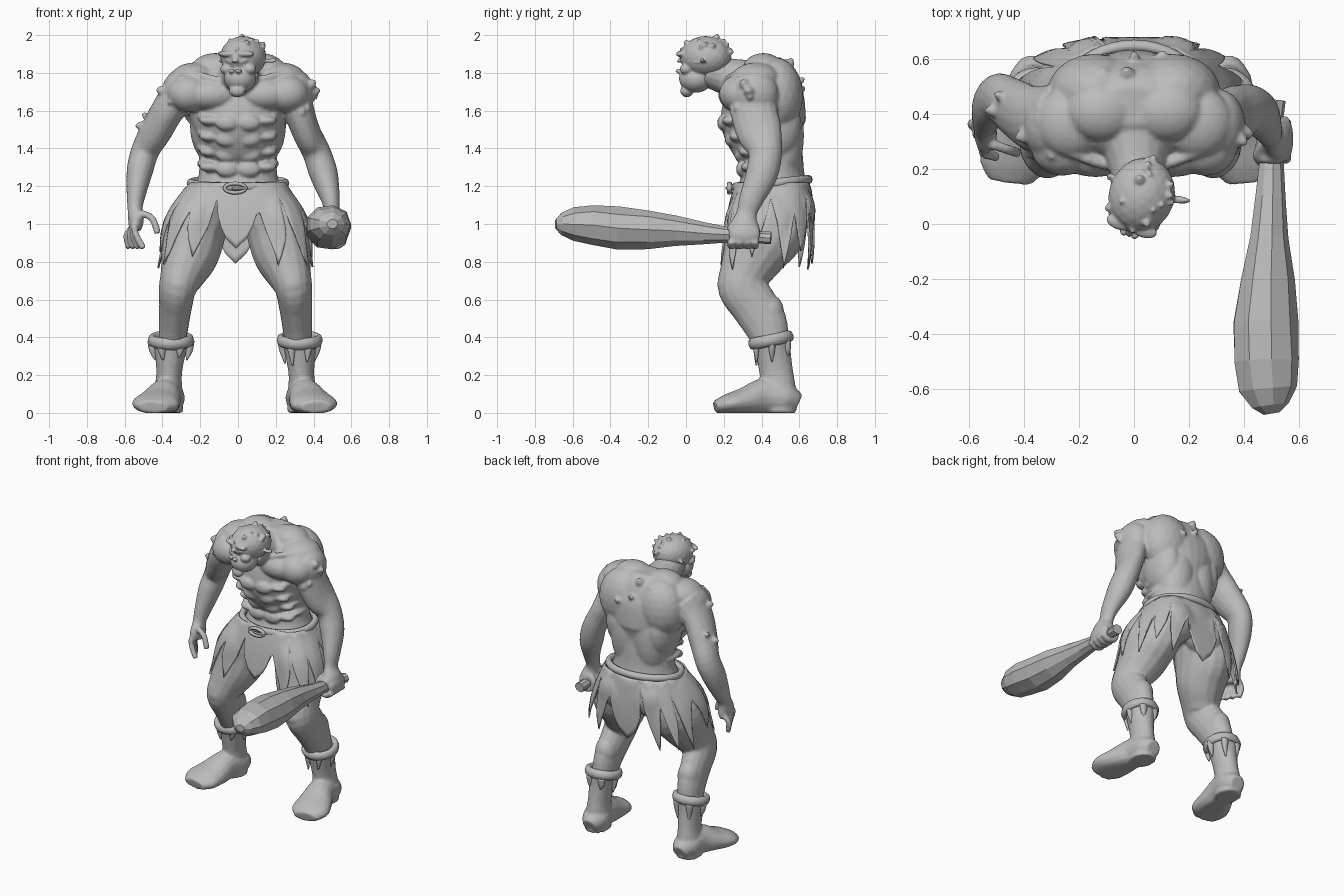
import bpy, bmesh, random
from math import sin, cos, pi, radians
from mathutils import Vector, Matrix

random.seed(7)
if bpy.data.objects.get("Cube"):
    bpy.data.objects.remove(bpy.data.objects["Cube"])

clay = bpy.data.materials.new("grey_clay")
clay.use_nodes = True
clay.diffuse_color = (0.5, 0.5, 0.5, 1)
clay.node_tree.nodes["Principled BSDF"].inputs["Base Color"].default_value = (0.5, 0.5, 0.5, 1)
SIDES = (-1, 1)
LEG_SIDES = (-1, 0.92)  # the left leg stands slightly closer in


def finish(name, bm, voxel=0, smooth=True, rounds=4):
    """Turn a bmesh into an object, optionally fused into one skin."""
    bmesh.ops.recalc_face_normals(bm, faces=bm.faces[:])
    for face in bm.faces:
        face.smooth = smooth
    mesh = bpy.data.meshes.new(name)
    bm.to_mesh(mesh)
    bm.free()
    mesh.materials.append(clay)
    obj = bpy.data.objects.new(name, mesh)
    bpy.context.collection.objects.link(obj)
    if voxel:
        fuse = obj.modifiers.new("fuse", "REMESH")
        fuse.mode = "VOXEL"
        fuse.voxel_size = voxel
        fuse.use_smooth_shade = True
        soften = obj.modifiers.new("soften", "SMOOTH")
        soften.iterations = rounds
    return obj


def sheet(bm, rows, wrap=False, capped=False):
    """Skin a list of closed rings."""
    rings = [[bm.verts.new(p) for p in row] for row in rows]
    count = len(rings[0])
    pairs = list(zip(rings, rings[1:])) + ([(rings[-1], rings[0])] if wrap else [])
    for low, high in pairs:
        for i in range(count):
            j = (i + 1) % count
            bm.faces.new((low[i], low[j], high[j], high[i]))
    if capped:
        bm.faces.new(rings[0])
        bm.faces.new(rings[-1])


def spline(rows, steps):
    """Smooth in-between rows."""
    rows = [Vector(r) for r in rows]
    last = len(rows) - 1
    out = []
    for i in range(last):
        a, b, c, d = (rows[min(max(i + k, 0), last)] for k in (-1, 0, 1, 2))
        for step in range(steps):
            t = step / steps
            out.append(b + (c - a) * (t / 2) + (a * 2 - b * 5 + c * 4 - d) * (t * t / 2)
                       + (b * 3 - a - c * 3 + d) * (t ** 3 / 2))
    return out + [rows[last]]


def limb(bm, rows, side=1, sides=16, steps=4, ref=(1, 0, 0), jitter=0):
    """Loft ellipses along rows of x, y, z, width radius, depth radius."""
    rows = spline(rows, steps)
    centres = [Vector((r[0] * side, r[1], r[2])) for r in rows]
    rings = []
    for i, (row, centre) in enumerate(zip(rows, centres)):
        along = (centres[min(i + 1, len(rows) - 1)] - centres[max(i - 1, 0)]).normalized()
        deep = along.cross(Vector(ref)).normalized()
        wide = deep.cross(along)
        ring = []
        for k in range(sides):
            a = 2 * pi * k / sides
            wobble = 1 + random.uniform(-jitter, jitter)
            p = centre + (wide * cos(a) * row[3] + deep * sin(a) * row[4]) * wobble
            p.z = max(p.z, 0)
            ring.append(p)
        rings.append(ring)
    sheet(bm, rings, capped=True)


def rod(bm, points, r, **options):
    limb(bm, [(*p, r, r) for p in points], sides=10, **options)


def blob(bm, centre, radii):
    place = Matrix.Translation(centre) @ Matrix.Diagonal((*radii, 1))
    bmesh.ops.create_icosphere(bm, subdivisions=3, radius=1, matrix=place)


def twins(bm, centre, radii, sides=SIDES):
    for side in sides:
        blob(bm, (centre[0] * side, *centre[1:]), radii)


def hoop(bm, centre, rx, ry, thick, high, turn=0):
    """Closed elliptical band."""
    place = Matrix.Translation(centre) @ Matrix.Rotation(radians(turn), 4, "X")
    rows = []
    for k in range(8):
        a = 2 * pi * k / 8
        grow, z = thick * cos(a), high * sin(a)
        rows.append([place @ Vector(((rx + grow) * cos(b * pi / 20), (ry + grow) * sin(b * pi / 20), z))
                     for b in range(40)])
    sheet(bm, rows, wrap=True)


def warts(bm, centre, radii, count, big, keep):
    """Scatter bumps over the part of an ellipsoid where keep(direction) holds."""
    while count:
        d = Vector([random.gauss(0, 1) for _ in range(3)]).normalized()
        if keep(d):
            size = random.uniform(big / 2, big)
            spot = Vector([c + r * n for c, r, n in zip(centre, radii, d)])
            blob(bm, spot, (size, size, size))
            blob(bm, spot + d * size * 0.7, [size * 0.6] * 3)
            count -= 1


# Body: trunk, muscles, legs, arms and hands fused into one skin
body = bmesh.new()
limb(body, [(0, .46, 1.02, .2, .18), (0, .46, 1.15, .24, .2), (0, .46, 1.25, .21, .17),
            (0, .455, 1.35, .205, .165), (0, .425, 1.45, .22, .2), (0, .41, 1.54, .25, .225),
            (0, .415, 1.65, .285, .215), (0, .42, 1.75, .29, .19), (0, .43, 1.83, .22, .14),
            (0, .43, 1.88, .12, .07)], sides=28)
limb(body, [(.02, .11, 1.82, .09, .09), (.01, .22, 1.78, .105, .1), (0, .36, 1.74, .16, .13)])
twins(body, (.14, .28, 1.685), (.16, .11, .09))
twins(body, (.26, .28, 1.69), (.115, .105, .1))
twins(body, (.12, .41, 1.82), (.13, .11, .085))
twins(body, (.23, .37, 1.77), (.13, .13, .085))
twins(body, (.14, .48, 1.68), (.175, .14, .2))
twins(body, (.155, .46, 1.53), (.1, .15, .2))
twins(body, (.08, .5, 1.47), (.13, .125, .28))
twins(body, (.31, .36, 1.69), (.095, .13, .125))
twins(body, (.13, .55, 1.07), (.14, .125, .14))
# Stomach and rib ridges
for z, front in ((1.29, .295), (1.37, .285), (1.45, .235), (1.535, .195)):
    twins(body, (.058, front, z), (.062, .03, .042))
    twins(body, (.145, front + .04, z + .012), (.06, .045, .028))
    twins(body, (.185, front + .12, z + .03), (.033, .09, .022))
for side in SIDES:
    rod(body, [(.03, .205, 1.73), (.14, .225, 1.77), (.27, .28, 1.8)], .02, side=side)
for side in LEG_SIDES:
    limb(body, [(.15, .46, 1.12, .14, .19), (.225, .42, .97, .165, .215), (.255, .36, .84, .155, .17),
                (.295, .31, .73, .12, .135), (.32, .3, .66, .1, .13), (.33, .36, .57, .088, .125),
                (.34, .42, .47, .08, .118), (.35, .46, .34, .07, .09)], side)
twins(body, (.315, .215, .68), (.06, .05, .055), LEG_SIDES)
twins(body, (.335, .44, .53), (.075, .08, .1), LEG_SIDES)
limb(body, [(-.27, .38, 1.72, .12, .13), (-.36, .38, 1.62, .09, .125), (-.43, .42, 1.5, .085, .11),
            (-.49, .46, 1.39, .075, .09), (-.52, .43, 1.28, .07, .085), (-.54, .38, 1.15, .05, .065),
            (-.545, .35, 1.08, .04, .05), (-.54, .33, 1.02, .042, .07), (-.545, .32, .97, .032, .07)])
limb(body, [(.27, .36, 1.72, .12, .13), (.32, .36, 1.6, .085, .125), (.365, .39, 1.48, .075, .12),
            (.415, .42, 1.38, .075, .09), (.455, .4, 1.26, .075, .085), (.49, .345, 1.13, .05, .065),
            (.5, .32, 1.05, .04, .055), (.515, .31, .99, .055, .08), (.52, .31, .94, .055, .085)])
blob(body, (.55, .31, .945), (.03, .085, .055))
# Open hand and gripping hand
for k in range(4):
    y = .375 - k * .037
    rod(body, [(-.55, y, .99), (-.59 + k * .017, y - .01, .94), (-.575 + k * .025, y - .02, .87)], .018)
    y = .24 + k * .042
    turns = [radians(60 + 55 * n) for n in range(6)]
    rod(body, [(.515 + .055 * cos(a), y, .935 + .05 * sin(a)) for a in turns], .021, ref=(0, 1, 0))
rod(body, [(-.52, .29, 1.06), (-.455, .27, 1.03), (-.425, .26, .95)], .019)
rod(body, [(.47, .29, 1.0), (.45, .25, .96), (.47, .22, .92)], .02)
# Warts on shoulders and back
for side in SIDES:
    warts(body, (.31 * side, .36, 1.68), (.095, .13, .125), 7, .03,
          lambda d: abs(d.z) < .7 and (d.x * side > .3 or d.y < -.7))
warts(body, (-.43, .42, 1.52), (.085, .11, .1), 2, .026, lambda d: d.x < -.4)
warts(body, (0, .43, 1.62), (.27, .21, .27), 10, .034, lambda d: d.y > .45)
body_skin = finish("body", body, .0085, rounds=5)

# Head, built upright and then turned
head = bmesh.new()
blob(head, (0, .01, .03), (.12, .138, .11))
blob(head, (0, -.045, -.085), (.085, .09, .075))
blob(head, (0, -.095, -.15), (.045, .034, .034))
twins(head, (.045, -.108, .045), (.052, .028, .018))
twins(head, (.06, -.078, -.035), (.038, .035, .03))
twins(head, (.043, -.106, .012), (.018, .014, .012))
twins(head, (.02, -.133, -.045), (.017, .018, .013))
rod(head, [(0, -.11, .035), (0, -.137, -.005), (0, -.152, -.04)], .017)
for z in (-.077, -.12):
    rod(head, [(-.06, -.08, z - .012), (-.02, -.12, z), (.02, -.12, z), (.06, -.08, z - .012)], .011,
        ref=(0, 0, 1))
# Ears, the left one with a long tip
for side, tip in zip(SIDES, (.13, .17)):
    limb(head, [(.08, 0, -.05, .03, .04), (.11, .015, -.035, .034, .047), (.122, .03, -.02, .024, .034),
                (tip, .045, .02, .006, .01)], side, ref=(0, 1, 0))
warts(head, (0, .01, .03), (.118, .136, .108), 15, .02, lambda d: .1 < d.z < .93)
turn = Matrix.Translation((.025, .095, 1.855)) @ Matrix.Rotation(radians(-18), 4, "Z")
bmesh.ops.transform(head, matrix=turn, verts=head.verts[:])
finish("head", head, .006, rounds=2)

# Teeth between the lips
teeth = bmesh.new()
for x in (-.03, -.015, 0, .015, .03):
    blob(teeth, (x, -.12 + abs(x) * .3, -.098), (.006, .012, .015))
bmesh.ops.transform(teeth, matrix=turn, verts=teeth.verts[:])
finish("teeth", teeth)

# Ragged kilt: torn panels around the hips, laid over the thighs
kilt = bmesh.new()
PANELS, COLUMNS, LEVELS = 14, 8, 12
drops = [.35] + [random.uniform(.33, .47) for _ in range(PANELS - 1)]
rows = []
for level in range(LEVELS):
    row = []
    for c in range(PANELS * COLUMNS):
        panel, step = divmod(c, COLUMNS)
        peak = (1 - abs(2 * step / COLUMNS - 1)) ** .8
        notch = .09 + .07 * (panel % 2)
        k = (notch + (drops[panel] - notch) * peak) * level / (LEVELS - 1)
        a = 2 * pi * (c - COLUMNS / 2) / (PANELS * COLUMNS) - pi / 2
        bend = lambda v: (1 if v > 0 else -1) * abs(v) ** .68
        row.append(((.255 + .57 * k - .45 * k * k) * bend(cos(a)) - .03 * k,
                    .455 - .05 * k + (.195 + .28 * k - .42 * k * k) * bend(sin(a)), 1.22 - k))
    rows.append(row)
sheet(kilt, rows)
kilt_cloth = finish("kilt", kilt)
drape = kilt_cloth.modifiers.new("drape", "SHRINKWRAP")
drape.target = body_skin
drape.wrap_mode = "OUTSIDE"
drape.offset = .012
cloth = kilt_cloth.modifiers.new("thickness", "SOLIDIFY")
cloth.thickness = .01

# Belt and buckle
belt = bmesh.new()
hoop(belt, (0, .455, 1.215), .25, .195, .022, .025, 6)
finish("belt", belt)
buckle = bmesh.new()
hoop(buckle, (-.015, .23, 1.19), .055, .024, .01, .014, 90)
rod(buckle, [(-.03, .22, 1.19), (.0, .215, 1.19), (.035, .22, 1.19)], .007, ref=(0, 0, 1))
finish("buckle", buckle)

# Boots with folded cuffs and torn flaps
for side, label in zip(LEG_SIDES, ("right", "left")):
    boot = bmesh.new()
    limb(boot, [(.355, .455, .39, .1, .1), (.36, .465, .3, .08, .092), (.365, .48, .2, .068, .09),
                (.37, .49, .1, .078, .095), (.37, .49, .0, .08, .095)], side)
    limb(boot, [(.365, .595, .05, .05, .05), (.368, .53, .075, .088, .08), (.385, .42, .085, .088, .1),
                (.415, .31, .06, .115, .075), (.44, .22, .045, .125, .055), (.45, .155, .03, .08, .035)], side)
    finish(label + "_boot", boot, .009)
    cuff = bmesh.new()
    hoop(cuff, (.355 * side, .45, .385), .1, .1, .022, .032, 12)
    for k in range(6):
        a = 2 * pi * k / 6
        x, y, tip = .355 + .095 * cos(a), .455 + .095 * sin(a), random.uniform(.24, .31)
        limb(cuff, [(x, y, .38, .03, .02), (x, y, .33, .02, .016), (x - .012 * cos(a), y, tip, .004, .004)],
             side, sides=8)
    finish(label + "_boot_cuff", cuff)

# Rough hewn club
club = bmesh.new()
limb(club, [(.5, -.69, 1.0, .03, .025), (.495, -.66, 1.0, .07, .06), (.487, -.6, .998, .108, .09),
            (.48, -.5, .995, .12, .108), (.478, -.36, .978, .122, .117), (.482, -.2, .97, .1, .105),
            (.49, -.05, .963, .072, .082), (.495, .1, .95, .056, .058), (.5, .24, .942, .043, .04),
            (.51, .38, .93, .033, .033), (.515, .45, .925, .037, .033)], sides=9, steps=1, jitter=.04)
finish("club", club, smooth=False)
